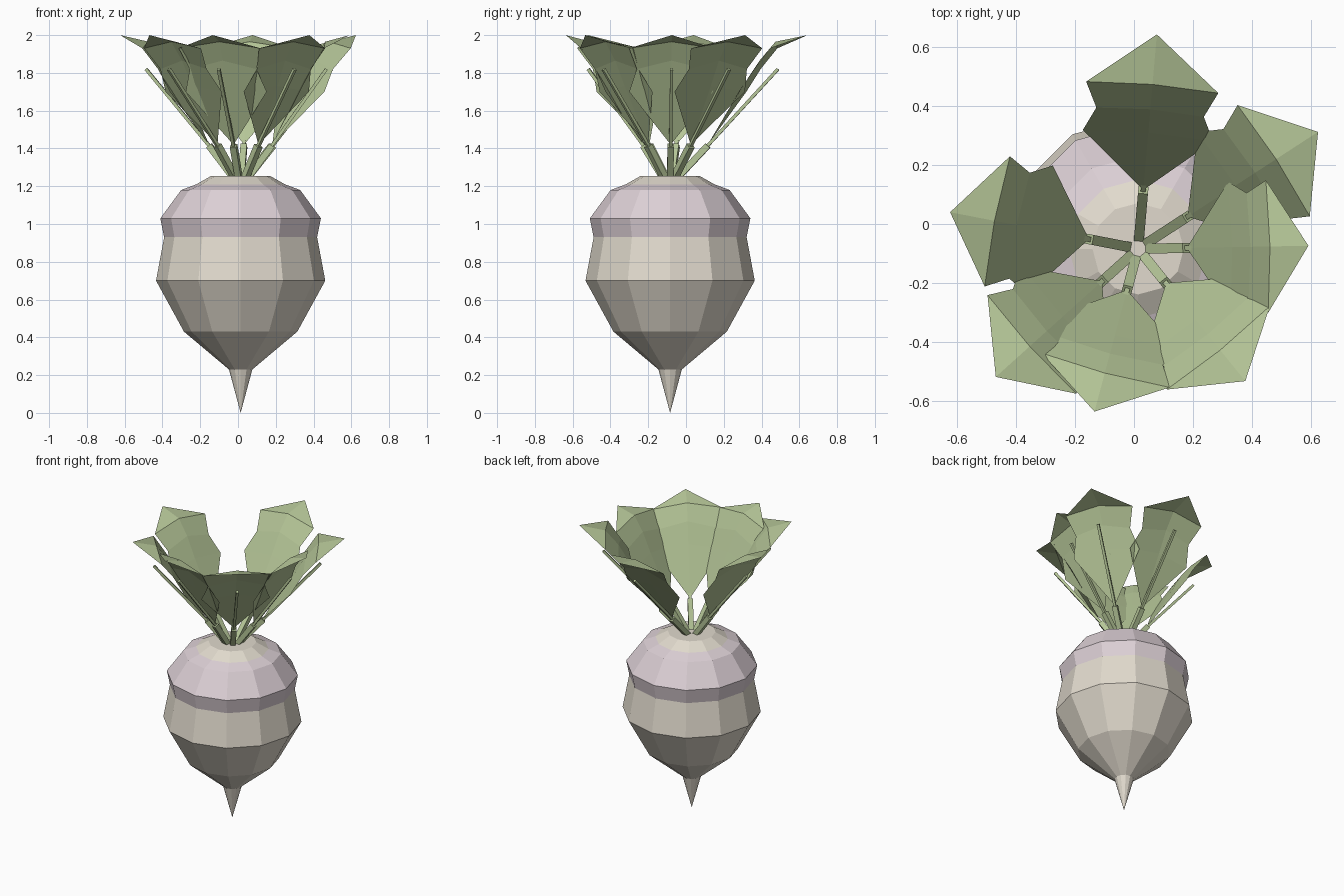
import bpy, bmesh, math
from mathutils import Vector, Matrix

cube = bpy.data.objects.get("Cube")
if cube:
    bpy.data.objects.remove(cube)

CENTRE = Vector((0.014, -0.084, 0))


def material(name, rgb):
    m = bpy.data.materials.new(name)
    m.use_nodes = True
    m.diffuse_color = (*rgb, 1)
    m.node_tree.nodes["Principled BSDF"].inputs["Base Color"].default_value = (*rgb, 1)
    return m


cream = material("cream", (0.75, 0.70, 0.61))
pink = material("pale pink", (0.72, 0.63, 0.67))
green = material("leaf green", (0.46, 0.56, 0.31))


def finish(name, bm, mats):
    mesh = bpy.data.meshes.new(name)
    bm.to_mesh(mesh)
    bm.free()
    for m in mats:
        mesh.materials.append(m)
    ob = bpy.data.objects.new(name, mesh)
    ob.location = CENTRE
    bpy.context.collection.objects.link(ob)


# Root: twelve-sided lathe, with a pink band around the shoulder
def build_root():
    profile = [(0.062, 0.23), (0.30, 0.43), (0.448, 0.70), (0.405, 0.93),
               (0.425, 1.03), (0.315, 1.18), (0.235, 1.21), (0.155, 1.255)]
    bm = bmesh.new()
    sides = 12
    tip = bm.verts.new((0, 0, 0))
    rings = [[bm.verts.new((r * math.cos(math.tau * i / sides),
                            r * math.sin(math.tau * i / sides), z))
              for i in range(sides)] for r, z in profile]
    for i in range(sides):
        j = (i + 1) % sides
        bm.faces.new((tip, rings[0][j], rings[0][i]))
        for a, b in zip(rings, rings[1:]):
            bm.faces.new((a[i], a[j], b[j], b[i]))
    bm.faces.new(rings[-1])
    for f in bm.faces:
        f.material_index = int(0.93 < f.calc_center_median().z < 1.215)
    finish("root", bm, [cream, pink])


# Square bar between two points
def bar(name, start, end, width):
    bm = bmesh.new()
    axis = end - start
    turn = axis.to_track_quat('Z', 'Y').to_matrix().to_4x4()
    bmesh.ops.create_cone(bm, cap_ends=True, segments=4, radius1=width * 0.707,
                          radius2=width * 0.707, depth=axis.length,
                          matrix=Matrix.Translation((start + end) / 2) @ turn
                          @ Matrix.Rotation(math.pi / 4, 4, 'Z'))
    finish(name, bm, [green])


# Leaf: arched fan with a notch in each edge, its middle higher than its edges
def leaf(name, angle, base, reach):
    # share of length, half width, edge height, middle height
    rows = [(0.35, 0.222, 1.70, 1.73), (0.50, 0.183, 1.82, 1.865),
            (0.66, 0.225, 1.93, 1.965)]
    turn = Matrix.Rotation(angle, 3, 'Z')
    bm = bmesh.new()

    def vert(r, y, z):
        return bm.verts.new(turn @ Vector((r, y, z)))

    root, tip = vert(base, 0, 1.42), vert(reach, 0, 2.0)
    grid = []
    for s, w, z, mid_z in rows:
        r = base + s * (reach - base)
        grid.append([vert(r, -w, z), vert(r + 0.01, 0, mid_z), vert(r, w, z)])
    for k in (0, 1):
        bm.faces.new((root, grid[0][k], grid[0][k + 1]))
        for a, b in zip(grid, grid[1:]):
            bm.faces.new((a[k], b[k], b[k + 1], a[k + 1]))
        bm.faces.new((grid[-1][k], tip, grid[-1][k + 1]))
    bmesh.ops.recalc_face_normals(bm, faces=bm.faces[:])
    finish(name, bm, [green])


build_root()

# Seven leaves: heading in degrees, stem reach, leaf reach
leaves = [(85, 0.20, 0.73), (33, 0.20, 0.728), (1, 0.165, 0.578), (-51, 0.15, 0.578),
          (-105, 0.145, 0.572), (-138, 0.165, 0.65), (169, 0.17, 0.65)]
for n, (deg, base, reach) in enumerate(leaves, 1):
    ang = math.radians(deg)
    out = Vector((math.cos(ang), math.sin(ang), 0))
    up = Vector((0, 0, 1))
    knee = out * base + up * 1.415
    bar(f"stem_{n}", out * 0.035 + up * 1.24, knee, 0.034)
    bar(f"leaf_rib_{n}", knee, out * reach * 0.785 + up * 1.82, 0.017)
    leaf(f"leaf_{n}", ang, base, reach)
